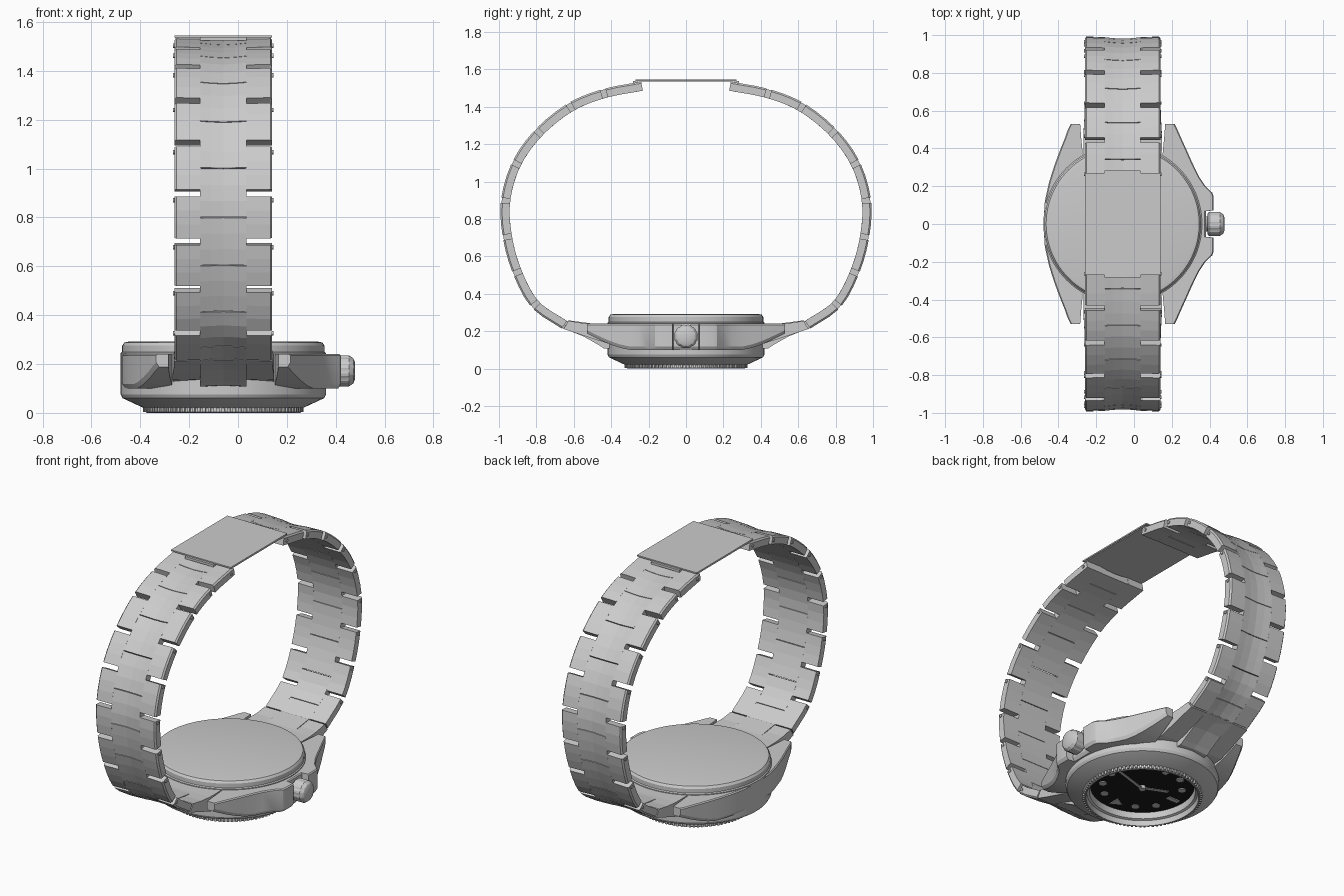
import bpy, bmesh
from math import sin, cos, pi, radians
from mathutils import Vector, Matrix

if "Cube" in bpy.data.objects:
    bpy.data.objects.remove(bpy.data.objects["Cube"])

CX = -0.06  # case axis


def finish(name, bm, smooth=None, color=None):
    bmesh.ops.recalc_face_normals(bm, faces=bm.faces)
    me = bpy.data.meshes.new(name)
    bm.to_mesh(me)
    bm.free()
    ob = bpy.data.objects.new(name, me)
    bpy.context.collection.objects.link(ob)
    if color:
        mat = bpy.data.materials.new(name + "_colour")
        mat.diffuse_color = color
        mat.use_nodes = True
        mat.node_tree.nodes["Principled BSDF"].inputs["Base Color"].default_value = mat.diffuse_color
        me.materials.append(mat)
    if smooth:
        bpy.ops.object.select_all(action='DESELECT')
        ob.select_set(True)
        bpy.context.view_layer.objects.active = ob
        bpy.ops.object.shade_smooth_by_angle(angle=radians(smooth))
    return ob


def loft(bm, rings, cap=True):
    rows = [[bm.verts.new(p) for p in r] for r in rings]
    n = len(rows[0])
    for a, b in zip(rows, rows[1:]):
        for i in range(n):
            bm.faces.new((a[i], a[(i + 1) % n], b[(i + 1) % n], b[i]))
    if cap:
        bm.faces.new(rows[0])
        bm.faces.new(rows[-1])


def box(bm, loc, size, rot=0):
    m = Matrix.Translation(loc) @ Matrix.Rotation(rot, 4, 'Z') @ Matrix.Diagonal((*size, 1))
    bmesh.ops.create_cube(bm, size=1, matrix=m)


def cyl(bm, loc, r, h, axis='Z', seg=24, r2=None, rot=0):
    m = Matrix.Translation(loc) @ Matrix.Rotation(rot, 4, 'Z')
    if axis == 'X':
        m = m @ Matrix.Rotation(pi / 2, 4, 'Y')
    bmesh.ops.create_cone(bm, cap_ends=True, segments=seg, radius1=r,
                          radius2=r if r2 is None else r2, depth=h, matrix=m)


def revolve(bm, profile, seg=96):
    loft(bm, [[(CX + r * cos(2 * pi * i / seg), r * sin(2 * pi * i / seg), z)
               for i in range(seg)] for r, z in profile])


# round case with case back, bezel slope and recessed dial well
bm = bmesh.new()
revolve(bm, [(.385, .292), (.405, .288), (.414, .275), (.414, .25), (.42, .245), (.42, .075),
             (.412, .06), (.33, .022), (.318, .02), (.318, .003), (.314, 0), (.308, 0),
             (.303, .03), (.29, .035), (.284, .075)])
finish("case", bm, 25)

# toothed edge of the bezel
bm = bmesh.new()
for i in range(90):
    a = 2 * pi * i / 90
    box(bm, (CX + .318 * cos(a), .318 * sin(a), .0125), (.02, .011, .019), a)
finish("bezel_teeth", bm)

# dial, hour markers and hands (seen from below, twelve towards -y)
DZ = .071
bm = bmesh.new()
cyl(bm, (CX, 0, DZ + .002), .285, .004, seg=96)
finish("dial", bm, 30, (.01, .01, .01, 1))
bm = bmesh.new()
for h in range(12):
    a = h * pi / 6
    loc = (CX + .22 * sin(a), -.22 * cos(a), DZ - .002)
    if h == 0:
        cyl(bm, loc, .042, .006, seg=3, rot=pi / 2)
    elif h in (6, 9):
        box(bm, loc, (.03, .075, .006), a)
    else:
        cyl(bm, loc, .022, .006)
finish("hour_markers", bm)


def hand(name, direction, length, width, z):
    bm = bmesh.new()
    c = length / 2 - .02
    box(bm, (CX + c * cos(direction), c * sin(direction), z), (length, width, .004), direction)
    finish(name, bm)


hand("hour_hand", radians(157), .17, .022, .062)
hand("minute_hand", radians(17), .25, .018, .056)
bm = bmesh.new()
cyl(bm, (CX, 0, .062), .018, .022)
finish("hand_hub", bm, 30)


# lug flanks: (y, outer x from axis, inner x from axis), mirrored front to back
def flank(name, side, half):
    full = [(-y, o, i) for y, o, i in half] + [s for s in reversed(half) if s[0] > 0]
    rings = []
    for y, o, i in full:
        t = max(0, (abs(y) - .30) / .23)
        zb, zt = .10 + .088 * t ** 1.4, .24
        c = min(.012, (o - i) * .3)
        sec = [(i, zt), (o - c * .5, zt), (o, zt - c * .5), (o, zb + c * 1.5), (o - c, zb), (i, zb)]
        rings.append([(CX + side * x, y, z) for x, z in sec])
    bm = bmesh.new()
    loft(bm, rings)
    finish(name, bm, 25)


flank("lugs_left", -1, [(.53, .275, .225), (.50, .29, .223), (.45, .308, .219), (.40, .328, .214),
                        (.35, .347, .21), (.30, .365, .205), (.22, .39, .20), (.12, .412, .20), (0, .42, .20)])
flank("lugs_and_crown_guards", 1,
      [(.53, .275, .225), (.50, .29, .223), (.45, .312, .219), (.40, .335, .214), (.35, .357, .21),
       (.30, .38, .205), (.25, .405, .20), (.20, .438, .20), (.165, .475, .20), (.145, .482, .20),
       (.072, .482, .20), (.068, .44, .20), (0, .44, .20)])

# winding crown
bm = bmesh.new()
cyl(bm, (.37, 0, .172), .04, .06, 'X')
prof = [(.388, .054), (.396, .064), (.455, .064), (.472, .052), (.479, .035)]
loft(bm, [[(x, r * k * cos(j * pi / 18), .172 + r * k * sin(j * pi / 18))
           for j in range(36) for k in [1 if j % 3 else .95]] for x, r in prof])
finish("crown", bm, 25)

# bracelet path: outer surface at each link joint (y, z)
JOINTS = [Vector(p) for p in [(.66, .21), (.825, .325), (.925, .505), (.98, .70), (.99, .90),
                              (.93, 1.105), (.805, 1.28), (.63, 1.42), (.445, 1.495), (.24, 1.535)]]
PTS = [2 * JOINTS[0] - JOINTS[1]] + JOINTS + [2 * JOINTS[-1] - JOINTS[-2]]
THICK = .05


def path(u):
    i = min(max(int(u), 0), 8)
    t = u - i
    a, b, c, d = PTS[i:i + 4]
    return .5 * (2 * b + (c - a) * t + (2 * a - 5 * b + 4 * c - d) * t * t
                 + (3 * b - a - 3 * c + d) * t ** 3)


def frame(u):
    tan = (path(min(u + .02, 9)) - path(max(u - .02, 0))).normalized()
    return path(u), Vector((-tan.y, tan.x))  # point, inward normal


def block(bm, sy, u0, u1, cols):
    # cols: (x from axis, inset of outer surface)
    rings = []
    for k in range(4):
        p, n = frame(u0 + (u1 - u0) * k / 3)
        sec = [(x, p + n * d) for x, d in cols]
        sec += [(cols[-1][0], p + n * THICK), (cols[0][0], p + n * THICK)]
        rings.append([(CX + x, sy * q.x, q.y) for x, q in sec])
    loft(bm, rings)


for sy, tag in ((-1, "front"), (1, "back")):
    # outer links with open gaps at the joints, plus side pins
    bm, pins = bmesh.new(), bmesh.new()
    for i in range(9):
        a, b = i + (.03 if i == 0 else .07), i + (1 if i == 8 else .93)
        for s in (-1, 1):
            block(bm, sy, a, b, [(s * .2, .010), (s * .192, .001), (s * .094, .004)])
            p, n = frame(i + .86)
            q = p + n * .027
            cyl(pins, (CX + s * .2, sy * q.x, q.y), .009, .01, 'X', 12)
    finish("outer_links_" + tag, bm)
    finish("link_pins_" + tag, pins)
    # centre links, shifted by half a link
    bm = bmesh.new()
    edges = [0] + [i + .5 for i in range(9)] + [9]
    for a, b in zip(edges, edges[1:]):
        block(bm, sy, a + .008, b - .008, [(-.095, .004), (-.05, .009), (0, .012), (.05, .009), (.095, .004)])
    finish("centre_links_" + tag, bm)
    # end link joining bracelet and case: (y bottom, y top, half width, z bottom, z top)
    for name, secs in (("end_link_", [(.33, .33, .205, .125, .24), (.42, .42, .208, .135, .24),
                                      (.49, .48, .207, .157, .24), (.56, .55, .203, .18, .243),
                                      (.655, .628, .2, .212, .255)]),
                       ("end_link_centre_", [(.36, .36, .095, .106, .22), (.44, .44, .095, .108, .22),
                                             (.465, .46, .094, .125, .235), (.55, .54, .094, .173, .246),
                                             (.66, .63, .094, .217, .258)])):
        bm = bmesh.new()
        loft(bm, [[(CX - w, sy * y0, z0), (CX, sy * y0, z0 + .005), (CX + w, sy * y0, z0),
                   (CX + w, sy * y1, z1), (CX - w, sy * y1, z1)] for y0, y1, w, z0, z1 in secs])
        finish(name + tag, bm)

# folding clasp: cover plate, thin liner and end tabs
bm = bmesh.new()
box(bm, (CX, 0, 1.541), (.4, .54, .008))
finish("clasp_cover", bm)
bm = bmesh.new()
box(bm, (CX, 0, 1.5335), (.392, .51, .005))
for s in (-1, 1):
    box(bm, (CX, s * .272, 1.531), (.19, .024, .014))
finish("clasp_liner", bm)
